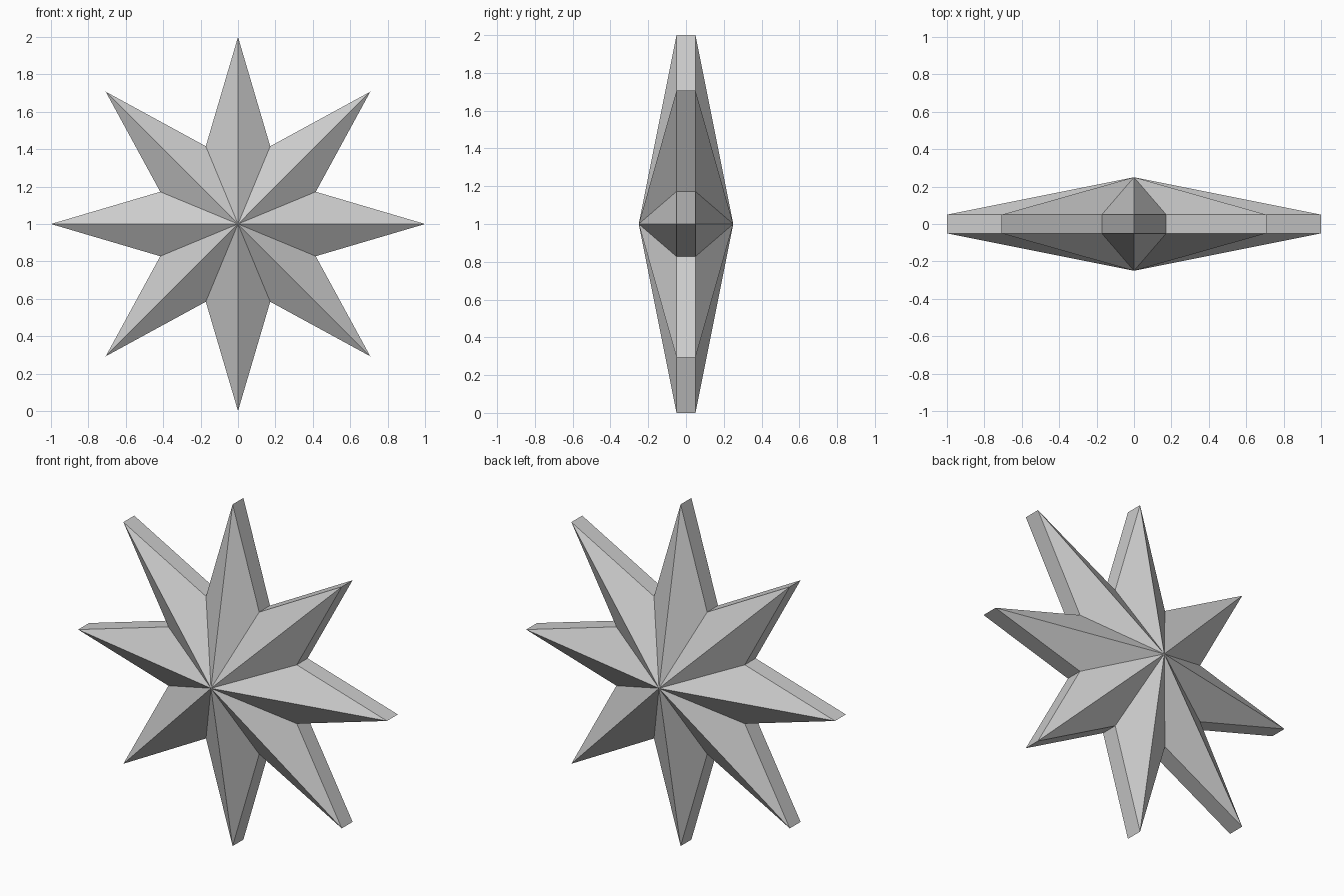
import bpy, bmesh
from math import sin, cos, pi

if "Cube" in bpy.data.objects:
    bpy.data.objects.remove(bpy.data.objects["Cube"])

POINTS = 8
OUTER, INNER = 1.0, 0.45      # tip and valley radii
RIM, APEX = 0.05, 0.25        # half thickness at the rim and at the centre
CENTRE_Z = 1.0

bm = bmesh.new()


def star_ring(y):
    """Star outline in the xz plane, alternating tips and valleys."""
    ring = []
    for i in range(POINTS * 2):
        r = INNER if i % 2 else OUTER
        a = i * pi / POINTS
        ring.append(bm.verts.new((r * sin(a), y, CENTRE_Z + r * cos(a))))
    return ring


# Outlines and centre peaks, front and back
front, back = star_ring(-RIM), star_ring(RIM)
front_peak = bm.verts.new((0, -APEX, CENTRE_Z))
back_peak = bm.verts.new((0, APEX, CENTRE_Z))

# Front facets, back facets and the narrow rim
for i in range(POINTS * 2):
    j = (i + 1) % (POINTS * 2)
    bm.faces.new((front_peak, front[i], front[j]))
    bm.faces.new((back_peak, back[j], back[i]))
    bm.faces.new((front[i], back[i], back[j], front[j]))

bmesh.ops.recalc_face_normals(bm, faces=bm.faces)
mesh = bpy.data.meshes.new("faceted_star")
bm.to_mesh(mesh)
bm.free()
bpy.context.collection.objects.link(bpy.data.objects.new("faceted_star", mesh))
